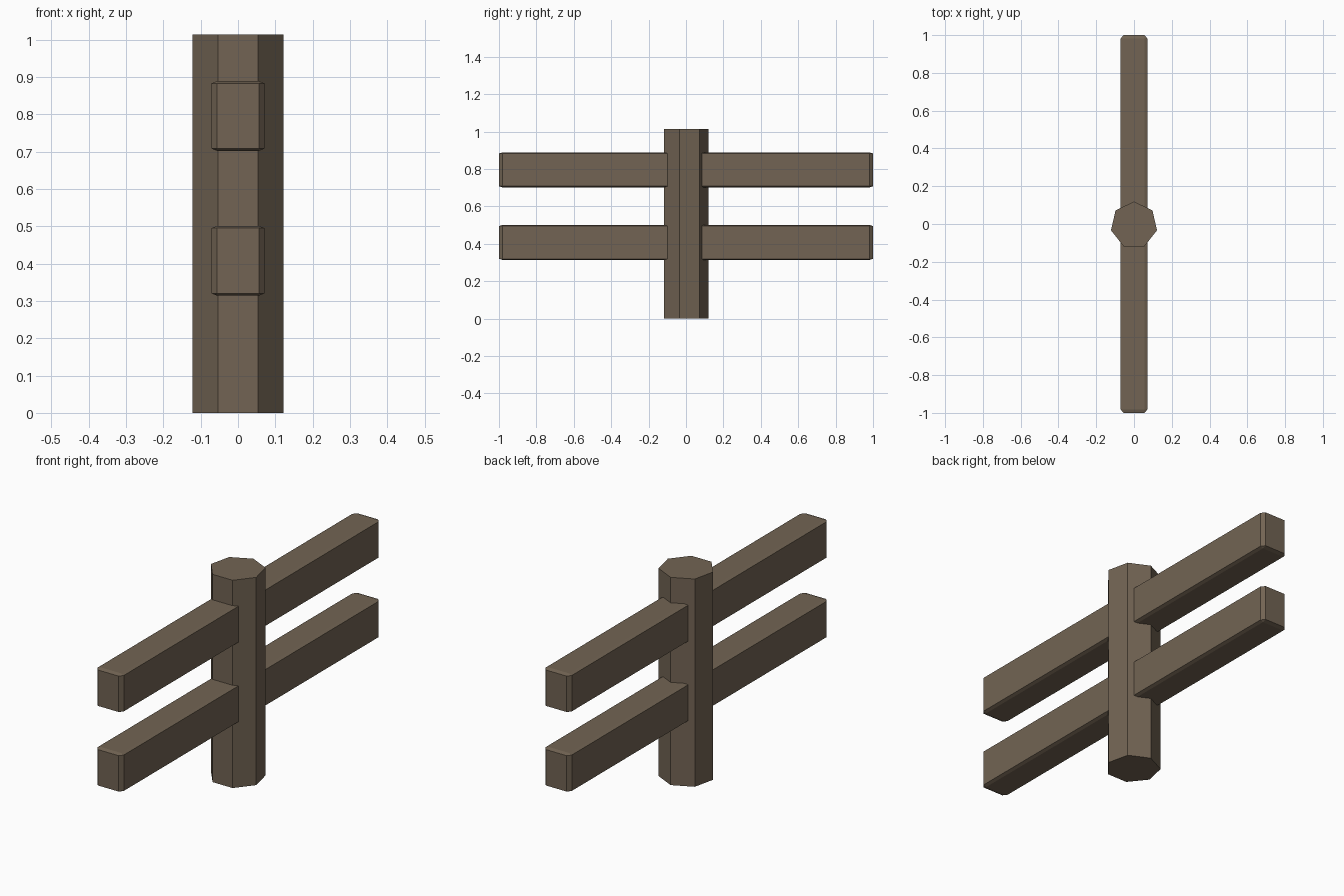
import bpy, bmesh, math
from mathutils import Vector

if "Cube" in bpy.data.objects:
    bpy.data.objects.remove(bpy.data.objects["Cube"])

wood = bpy.data.materials.new("weathered_wood")
wood.diffuse_color = (0.168, 0.127, 0.087, 1.0)
wood.use_nodes = True
wood.node_tree.nodes["Principled BSDF"].inputs["Base Color"].default_value = wood.diffuse_color


def finish(name, bm):
    bmesh.ops.recalc_face_normals(bm, faces=bm.faces)
    mesh = bpy.data.meshes.new(name)
    bm.to_mesh(mesh)
    bm.free()
    mesh.materials.append(wood)
    obj = bpy.data.objects.new(name, mesh)
    bpy.context.collection.objects.link(obj)
    return obj


def rail(name, z_low, z_high):
    """Long beam along y with a small uneven chamfer on every edge."""
    half = Vector((0.071, 1.0, (z_high - z_low) / 2))
    cut = Vector((0.015, 0.019, 0.006))
    bm = bmesh.new()
    for sx in (-1, 1):
        for sy in (-1, 1):
            for sz in (-1, 1):
                for axis in range(3):
                    p = half - cut
                    p[axis] = half[axis]
                    bm.verts.new((sx * p.x, sy * p.y, sz * p.z))
    bmesh.ops.convex_hull(bm, input=bm.verts[:])
    bmesh.ops.dissolve_limit(bm, angle_limit=0.01, verts=bm.verts[:], edges=bm.edges[:])
    finish(name, bm).location.z = (z_low + z_high) / 2


# Seven-sided post, one corner pointing to the back
SIDES, RADIUS, HEIGHT, SHIFT = 7, 0.125, 1.013, -0.006
bm = bmesh.new()
ring = []
for i in range(SIDES):
    a = math.pi / 2 + i * math.tau / SIDES
    ring.append(bm.verts.new((RADIUS * math.cos(a), RADIUS * math.sin(a) + SHIFT, 0)))
base = bm.faces.new(ring)
top = bmesh.ops.extrude_face_region(bm, geom=[base], use_keep_orig=True)["geom"]
bmesh.ops.translate(bm, vec=(0, 0, HEIGHT),
                    verts=[g for g in top if isinstance(g, bmesh.types.BMVert)])
finish("post", bm)

# Two rails running through the post
rail("lower_rail", 0.314, 0.501)
rail("upper_rail", 0.702, 0.889)
